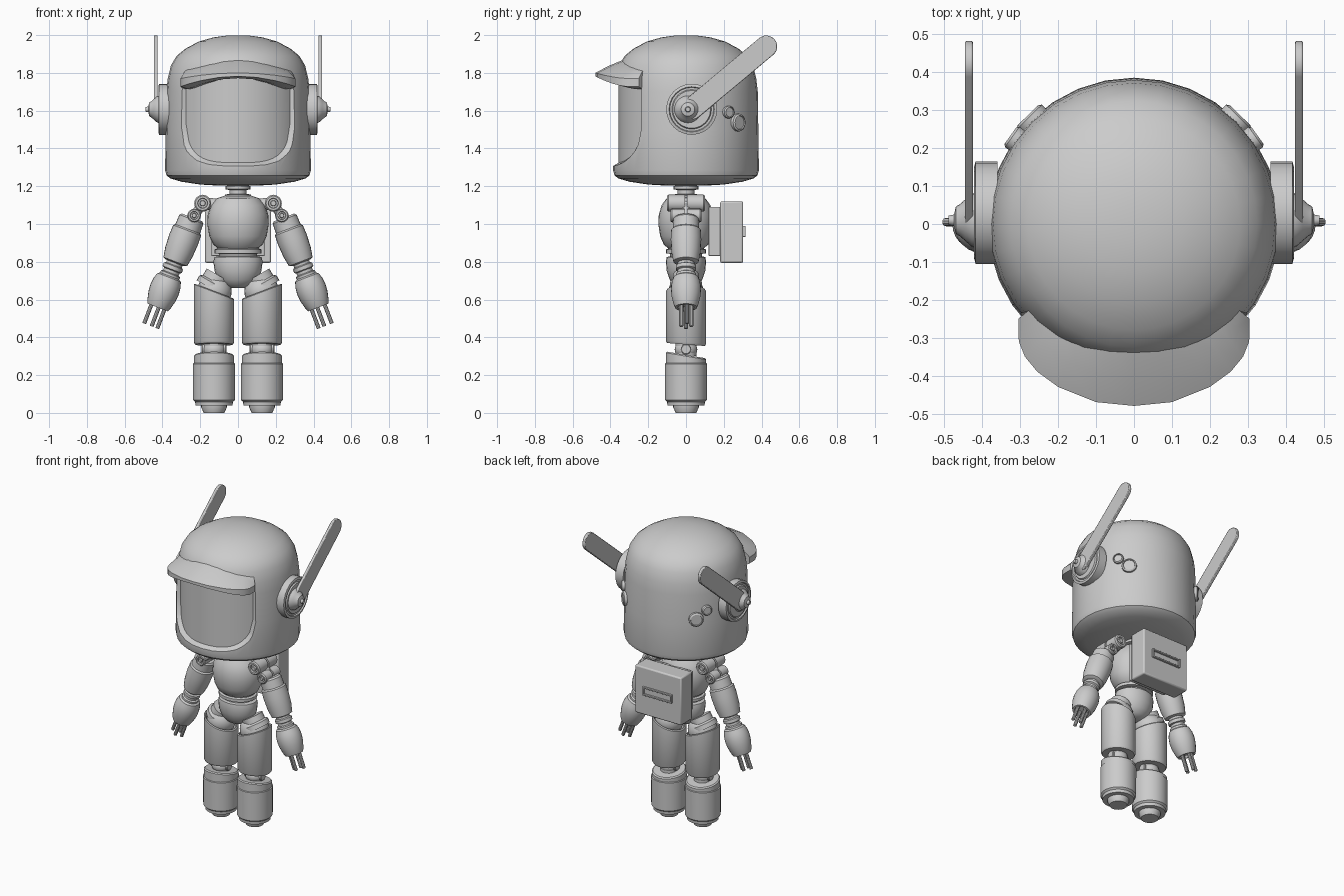
import bpy, bmesh
from math import sin, cos, pi, radians, hypot
from mathutils import Vector, Matrix

cube = bpy.data.objects.get("Cube")
if cube:
    bpy.data.objects.remove(cube)

grey = bpy.data.materials.new("plain_grey")
grey.use_nodes = True
grey.diffuse_color = (0.6, 0.6, 0.6, 1)
grey.node_tree.nodes["Principled BSDF"].inputs["Base Color"].default_value = (0.6, 0.6, 0.6, 1)


def finish(name, bm, mirror=False, bevel=0, cutter=None):
    """Turn a bmesh into a shaded object, optionally cut, bevelled and mirrored."""
    bmesh.ops.recalc_face_normals(bm, faces=bm.faces)
    mesh = bpy.data.meshes.new(name)
    bm.to_mesh(mesh)
    bm.free()
    obj = bpy.data.objects.new(name, mesh)
    bpy.context.collection.objects.link(obj)
    mesh.materials.append(grey)
    if cutter:
        mod = obj.modifiers.new("opening", "BOOLEAN")
        mod.object, mod.solver = cutter, "EXACT"
        dg = bpy.context.evaluated_depsgraph_get()
        cut = bpy.data.meshes.new_from_object(obj.evaluated_get(dg))
        obj.modifiers.clear()
        obj.data = cut
        bpy.data.objects.remove(cutter)
    bpy.ops.object.select_all(action="DESELECT")
    obj.select_set(True)
    bpy.context.view_layer.objects.active = obj
    bpy.ops.object.shade_smooth_by_angle(angle=radians(32))
    if bevel:
        mod = obj.modifiers.new("bevel", "BEVEL")
        mod.width, mod.segments = bevel, 2
    if mirror:
        obj.modifiers.new("mirror", "MIRROR")
    return obj


def frame(loc, axis):
    """Matrix that places local z along the axis."""
    rot = Vector(axis).to_track_quat("Z", "Y").to_matrix().to_4x4()
    return Matrix.Translation(loc) @ rot


def lathe(name, profile, loc=(0, 0, 0), axis=(0, 0, 1), segs=24, squash=1, mirror=False, shear=None, **kw):
    """Spin (radius, height) points about an axis; shear tilts the ends."""
    bm = bmesh.new()
    rings = []
    for r, z in profile:
        ring = []
        for i in range(segs):
            a = 2 * pi * i / segs
            p = Vector((r * cos(a), squash * r * sin(a), z))
            if shear:
                p.z += shear(p)
            ring.append(bm.verts.new(p))
        rings.append(ring)
    for a, b in zip(rings, rings[1:]):
        for i in range(segs):
            j = (i + 1) % segs
            bm.faces.new((a[i], a[j], b[j], b[i]))
    bm.faces.new(rings[0])
    bm.faces.new(rings[-1])
    bm.transform(frame(loc, axis) if axis != (0, 0, 1) else Matrix.Translation(loc))
    return finish(name, bm, mirror, **kw)


def rod(name, r, h, loc, axis, segs=16, mirror=True):
    """Chamfered cylinder from loc, h along the axis."""
    c = min(r, h) * 0.15
    return lathe(name, [(r - c, 0), (r, c), (r, h - c), (r - c, h)], loc, axis, segs, mirror=mirror)


def ball(r, height, steps=12):
    return [(r * sin(pi * i / steps), -height * cos(pi * i / steps)) for i in range(steps + 1)
            if 0 < i < steps]


def box(name, size, loc, bevel):
    bm = bmesh.new()
    bmesh.ops.create_cube(bm, size=1)
    bm.transform(Matrix.Translation(loc) @ Matrix.Diagonal((*size, 1)))
    return finish(name, bm, bevel=bevel)


def strip(sections):
    """Closed solid lofted through equal cross-sections."""
    bm = bmesh.new()
    rows = [[bm.verts.new(p) for p in s] for s in sections]
    n = len(rows[0])
    for a, b in zip(rows, rows[1:]):
        for i in range(n):
            j = (i + 1) % n
            bm.faces.new((a[i], a[j], b[j], b[i]))
    bm.faces.new(rows[0])
    bm.faces.new(rows[-1])
    return bm


def polar(r, a, z):
    return (r * sin(a), -r * cos(a), z)


# Helmet with a rounded face opening recessed into its front
sections = []
for i in range(29):
    u = -1 + i / 14
    a = radians(52) * u
    low = 1.305 + 0.2 * (1 - (1 - abs(u) ** 3.2) ** 0.5)
    sections.append([polar(0.357, a * 0.965, low + 0.02), polar(0.5, a * 1.1, low - 0.07),
                     polar(0.5, a * 1.1, 1.79), polar(0.357, a * 0.965, 1.79)])
opening = finish("face_opening_cutter", strip(sections))
opening.hide_render = True
lathe("helmet", [(0.1, 1.203), (0.2, 1.209), (0.3, 1.224), (0.36, 1.242), (0.379, 1.258),
                 (0.386, 1.285), (0.383, 1.5), (0.38, 1.7), (0.372, 1.77), (0.355, 1.84),
                 (0.325, 1.89), (0.28, 1.927), (0.21, 1.965), (0.13, 1.988), (0.05, 1.999)],
      segs=32, cutter=opening)

# Brim above the face, drooping toward the sides
edge = [(0, -0.48), (0.1, -0.47), (0.2, -0.43), (0.255, -0.39), (0.288, -0.35), (0.304, -0.31), (0.305, -0.25)]
edge = [(-x, y) for x, y in reversed(edge[1:])] + edge
sections = []
for x, y in edge:
    s = (abs(x) / 0.305) ** 2
    k = 0.335 / hypot(x, y)
    ix, iy = x * k, y * k
    mx, my = (x + ix) / 2, (y + iy) / 2
    sections.append([(ix, iy, 1.868 - 0.04 * s), (mx, my, 1.838 - 0.03 * s), (x, y, 1.8 - 0.03 * s),
                     (x, y, 1.782 - 0.055 * s), (mx, my, 1.772 - 0.057 * s), (ix, iy, 1.775 - 0.06 * s)])
finish("brim", strip(sections))

# Ear discs, hubs and pins
ear = (0.36, 0.03, 1.607)
lathe("ear_disc", [(0.135, 0), (0.135, 0.058), (0.12, 0.062), (0.116, 0.054), (0.105, 0.054),
                   (0.1, 0.062), (0.03, 0.062)], ear, (1, 0, 0), mirror=True)
lathe("ear_hub", [(0.075, 0.05), (0.07, 0.068), (0.055, 0.085), (0.042, 0.1), (0.036, 0.11), (0.015, 0.115),
                  (0.012, 0.13)], (0.36, 0.01, 1.607), (1, 0, 0), mirror=True)

# Ear blades: capsules leaning back
start, end, r = Vector((0.03, 1.61)), Vector((0.425, 1.94)), 0.058
tilt = (end - start).angle_signed(Vector((1, 0)))
outline = []
for centre, turn in ((start, pi / 2), (end, -pi / 2)):
    for i in range(13):
        a = tilt + turn + pi * i / 12
        outline.append((centre.x + r * cos(a), centre.y + r * sin(a)))
finish("ear_blade", strip([[(x, y, z) for y, z in outline] for x in (0.425, 0.446)]), True, 0.004)

# Round knobs on the back of the helmet
for name, y, z, r in (("small_knob", 0.218, 1.592, 0.033), ("large_knob", 0.268, 1.537, 0.047)):
    x = (0.375 ** 2 - y * y) ** 0.5
    out = Vector((x, y, 0)).normalized()
    lathe(name, [(r, 0), (r, 0.03), (r * 0.8, 0.036), (r * 0.75, 0.03), (r * 0.1, 0.03)],
          out * 0.365 + Vector((0, 0, z)), out, 16, mirror=True)

# Neck, chest, waist and pelvis
lathe("neck", [(0.05, 1.1), (0.07, 1.145), (0.07, 1.155), (0.045, 1.16), (0.045, 1.18), (0.065, 1.184),
               (0.065, 1.2), (0.05, 1.205), (0.05, 1.23)])
lathe("chest", [(0.09, 0.86), (0.13, 0.89), (0.152, 0.935), (0.163, 1.0), (0.16, 1.05), (0.143, 1.1),
                (0.115, 1.135), (0.07, 1.15)], squash=0.9)
lathe("waist", [(0.1, 0.82), (0.1, 0.842), (0.125, 0.845), (0.125, 0.865), (0.11, 0.87), (0.11, 0.89)], squash=0.85)
lathe("pelvis", [(0.04, 0.66), (0.075, 0.675), (0.105, 0.705), (0.124, 0.75), (0.13, 0.8), (0.125, 0.825),
                 (0.1, 0.83)], squash=0.82)

# Backpack with a framed slot
box("backpack_plate", (0.28, 0.08, 0.26), (0, 0.16, 0.96), 0.004)
box("backpack", (0.35, 0.122, 0.325), (0, 0.242, 0.957), 0.009)
for z in (0.937, 0.985):
    box("slot_rail", (0.22, 0.02, 0.01), (0, 0.306, z), 0.002)
for x in (-0.105, 0.105):
    box("slot_end", (0.01, 0.02, 0.058), (x, 0.306, 0.961), 0.002)

# Shoulder rollers and links
rod("shoulder_link", 0.032, 0.12, (0.09, 0, 1.1), (1, 0, 0.1))
for name, x, z, r, half in (("upper_roller", 0.187, 1.11, 0.045, 0.095), ("lower_roller", 0.232, 1.045, 0.036, 0.075)):
    for s in (-1, 1):
        lathe(name, [(r, 0), (r, half * 0.92), (r * 0.85, half), (r * 0.6, half), (r * 0.55, half - 0.012),
                     (r * 0.35, half - 0.012), (r * 0.3, half)],
              (x, s * 0.006, z), (0, s, 0), 16, mirror=True)
rod("shoulder_strut", 0.025, 0.1, (0.187, 0, 1.11), (0.56, 0, -0.83))

# Arms hang outward along one axis
arm, down = Vector((0.245, 0, 1.03)), Vector((0.356, 0, -0.934))
lathe("upper_arm", [(0.058, -0.005), (0.068, 0.005), (0.07, 0.06), (0.079, 0.068), (0.081, 0.12), (0.077, 0.19),
                    (0.067, 0.245), (0.05, 0.252)], arm, down, mirror=True)
lathe("elbow", [(0.044, 0.24), (0.044, 0.265), (0.054, 0.27), (0.054, 0.29), (0.044, 0.295), (0.044, 0.31),
                (0.054, 0.315), (0.054, 0.335)], arm, down, mirror=True)
lathe("forearm", [(0.05, 0.325), (0.066, 0.335), (0.076, 0.365), (0.08, 0.4), (0.077, 0.44), (0.066, 0.485),
                  (0.058, 0.505), (0.045, 0.505), (0.04, 0.49)], arm, down, mirror=True)
across = Vector((0.934, 0, 0.356))
for u, v in ((-0.037, 0.0), (-0.005, 0.028), (0.037, 0.005), (-0.005, -0.025)):
    rod("finger", 0.011, 0.125, arm + down * 0.485 + across * u + Vector((0, v, 0)), down, 10)

# Hips, thighs, knees, shins and feet
lathe("hip_ball", ball(0.092, 0.09), (0.125, 0, 0.645), mirror=True)
lathe("hip_link", [(0.085, 0), (0.085, 0.03), (0.07, 0.04), (0.07, 0.08)], (0.145, 0, 0.66), (-0.5, 0, 0.87),
      mirror=True)
lathe("thigh", [(0.09, 0.362), (0.1, 0.362), (0.107, 0.374), (0.107, 0.64), (0.101, 0.645), (0.095, 0.642),
                (0.09, 0.62)], (0.127, 0, 0), segs=32, mirror=True,
      shear=lambda p: 0.38 * p.x if p.z > 0.5 else -0.08 * p.y)
lathe("knee", [(0.055, 0.3), (0.055, 0.37)], (0.127, 0, 0), mirror=True)
lathe("knee_ball", ball(0.06, 0.05), (0.127, 0, 0.335), mirror=True)
rod("knee_pin", 0.028, 0.13, (0.062, 0, 0.337), (1, 0, 0))
lathe("shin", [(0.08, 0.038), (0.098, 0.038), (0.1, 0.058), (0.111, 0.068), (0.112, 0.26), (0.107, 0.263),
               (0.107, 0.3), (0.1, 0.307), (0.08, 0.307)], (0.127, 0, 0), segs=32, mirror=True,
      shear=lambda p: -0.17 * p.y if p.z > 0.28 else 0)
lathe("foot", [(0.055, 0), (0.068, 0.03), (0.068, 0.05)], (0.127, 0, 0), mirror=True)
